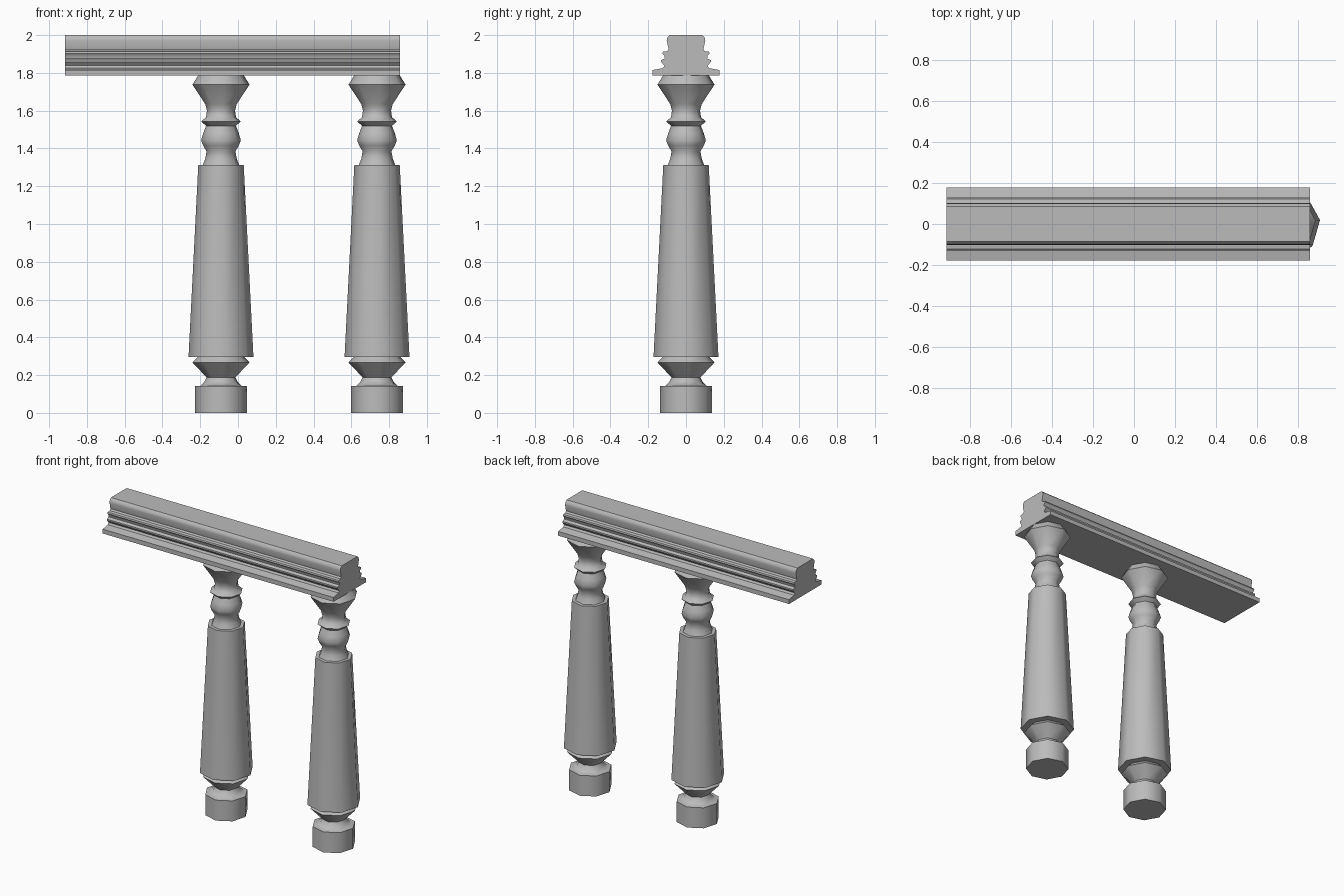
import bpy, bmesh, math

cube = bpy.data.objects.get("Cube")
if cube:
    bpy.data.objects.remove(cube)

stone = bpy.data.materials.new("grey_stone")
stone.use_nodes = True
GREY = (0.5, 0.5, 0.5, 1)
stone.diffuse_color = GREY
stone.node_tree.nodes["Principled BSDF"].inputs["Base Color"].default_value = GREY


def make_object(name, bm, angle):
    bmesh.ops.recalc_face_normals(bm, faces=bm.faces)
    mesh = bpy.data.meshes.new(name)
    bm.to_mesh(mesh)
    bm.free()
    mesh.materials.append(stone)
    obj = bpy.data.objects.new(name, mesh)
    bpy.context.collection.objects.link(obj)
    bpy.ops.object.select_all(action='DESELECT')
    obj.select_set(True)
    bpy.context.view_layer.objects.active = obj
    bpy.ops.object.shade_smooth_by_angle(angle=math.radians(angle))
    return obj


def turned(name, profile, x, sides=8, twist=math.radians(6.5)):
    """Closed lathe shape from (radius, height) pairs."""
    bm = bmesh.new()
    rings = []
    for r, z in profile:
        angles = [twist + math.tau * i / sides for i in range(sides)]
        rings.append([bm.verts.new((r * math.cos(a), r * math.sin(a), z)) for a in angles])
    for low, high in zip(rings, rings[1:]):
        for i in range(sides):
            j = (i + 1) % sides
            bm.faces.new((low[i], low[j], high[j], high[i]))
    bm.faces.new(rings[0])
    bm.faces.new(rings[-1])
    obj = make_object(name, bm, 48)
    obj.location.x = x
    return obj


# Baluster outline: foot, lower collar, tapered shaft, turned neck, capital
baluster = [
    (0.138, 0), (0.138, 0.142), (0.112, 0.142), (0.088, 0.165), (0.077, 0.188),
    (0.152, 0.267), (0.122, 0.297), (0.173, 0.297), (0.121, 1.313),
    (0.097, 1.313), (0.084, 1.345), (0.077, 1.385),
    (0.095, 1.415), (0.106, 1.443), (0.095, 1.48), (0.08, 1.52),
    (0.106, 1.543), (0.08, 1.565), (0.075, 1.60), (0.084, 1.635),
    (0.152, 1.738), (0.122, 1.786),
]
turned("middle_baluster", baluster, -0.09)
turned("left_baluster", baluster, 0.736)

# Handrail moulding, half outline from bottom to top, mirrored across y
half = [
    (0.177, 1.785), (0.177, 1.815), (0.122, 1.825), (0.114, 1.838),
    (0.132, 1.858), (0.132, 1.868), (0.112, 1.876), (0.114, 1.89),
    (0.125, 1.903), (0.122, 1.912), (0.1, 1.915), (0.092, 1.925),
    (0.102, 1.97), (0.099, 1.987), (0.086, 2.0),
]
outline = half + [(-y, z) for y, z in reversed(half)]
bm = bmesh.new()
end = bm.faces.new([bm.verts.new((-0.916, y, z)) for y, z in outline])
moved = bmesh.ops.extrude_face_region(bm, geom=[end], use_keep_orig=True)
verts = [g for g in moved["geom"] if isinstance(g, bmesh.types.BMVert)]
bmesh.ops.translate(bm, vec=(1.774, 0, 0), verts=verts)
make_object("handrail", bm, 40)
